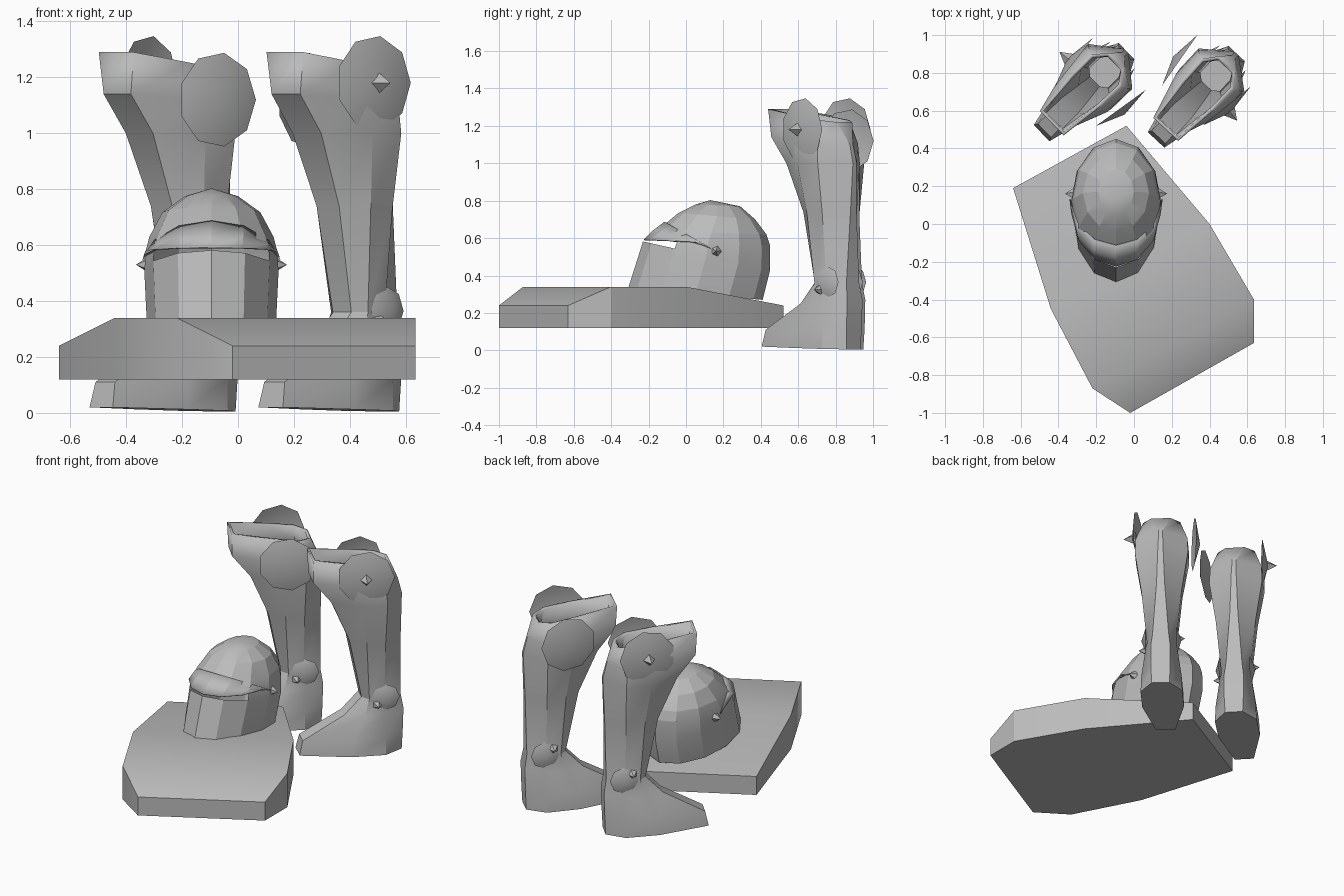
import bpy, bmesh, math
from mathutils import Vector, Matrix

if "Cube" in bpy.data.objects:
    bpy.data.objects.remove(bpy.data.objects["Cube"])

steel = bpy.data.materials.new("plain grey")
steel.use_nodes = True
GREY = (0.5, 0.5, 0.5, 1)
steel.diffuse_color = GREY
steel.node_tree.nodes["Principled BSDF"].inputs["Base Color"].default_value = GREY


def finish(name, bm, matrix=None, angle=30, thickness=0):
    bmesh.ops.recalc_face_normals(bm, faces=bm.faces)
    mesh = bpy.data.meshes.new(name)
    bm.to_mesh(mesh)
    bm.free()
    mesh.materials.append(steel)
    ob = bpy.data.objects.new(name, mesh)
    bpy.context.collection.objects.link(ob)
    if matrix:
        ob.matrix_world = matrix
    if thickness:
        mod = ob.modifiers.new("wall", 'SOLIDIFY')
        mod.thickness = thickness
        mod.offset = -1
    bpy.ops.object.select_all(action='DESELECT')
    ob.select_set(True)
    bpy.context.view_layer.objects.active = ob
    bpy.ops.object.shade_smooth_by_angle(angle=math.radians(angle))
    return ob


def loft(rings, closed=True, skip=None):
    """Join successive rings of points with quads."""
    bm = bmesh.new()
    rows = [[bm.verts.new(p) for p in r] for r in rings]
    n = len(rows[0])
    for k, (a, b) in enumerate(zip(rows, rows[1:])):
        for i in range(n if closed else n - 1):
            j = (i + 1) % n
            quad = [a[i], a[j], b[j], b[i]]
            if not (skip and skip(k, sum((v.co for v in quad), Vector()) / 4)):
                bm.faces.new(quad)
    return bm, rows


# Cushion: cross rows from front to back, each with a left and right end
right_side = [(-0.02, -1.0, 0.24), (-0.22, -0.87, 0.34), (-0.44, -0.45, 0.34), (-0.64, 0.19, 0.24)]
left_side = [(0.635, -0.63, 0.24), (0.635, -0.4, 0.34), (0.4, 0.0, 0.34), (-0.04, 0.52, 0.24)]
outline = right_side + left_side[::-1]
bm, rows = loft([[(x, y, 0.12) for x, y, z in outline], outline])
bm.faces.new(rows[0])
top = rows[1]
for i in range(3):
    bm.faces.new([top[i], top[i + 1], top[6 - i], top[7 - i]])
finish("cushion", bm)

# Helmet skull: tilted oval rings with an eye slit left open at the front
HX = -0.095
SIDES = 12


def oval(yf, zf, yb, zb, hw):
    pts = []
    for i in range(SIDES):
        a = 2 * math.pi * i / SIDES
        t = (1 - math.cos(a)) / 2
        pts.append((HX + hw * math.sin(a), yf + (yb - yf) * t, zf + (zb - zf) * t))
    return pts


skull = [(-0.31, 0.33, 0.41, 0.27, 0.23), (-0.23, 0.582, 0.45, 0.43, 0.24),
         (-0.21, 0.6, 0.45, 0.56, 0.235), (-0.155, 0.64, 0.43, 0.62, 0.222),
         (-0.04, 0.735, 0.37, 0.7, 0.175), (0.05, 0.78, 0.29, 0.77, 0.095)]
bm, rows = loft([oval(*r) for r in skull], skip=lambda k, c: k == 1 and c.y < -0.02)
crown = bm.verts.new((HX, 0.13, 0.803))
for i in range(SIDES):
    bm.faces.new([rows[-1][i], rows[-1][(i + 1) % SIDES], crown])
finish("helmet_skull", bm, angle=14)

# Brow plate: arcs of (front y, front z, hinge y, hinge z, half width)
PY, PZ = 0.16, 0.53
arcs = []
for yf, zf, hy, hz, hw in [(-0.225, 0.593, 0.08, 0.58, 0.237), (-0.178, 0.64, 0.12, 0.555, 0.243),
                           (-0.115, 0.688, PY, PZ, 0.248)]:
    angles = [math.radians(d) for d in range(-84, 85, 28)]
    arcs.append([(HX + hw * math.sin(a), hy - (hy - yf) * math.cos(a),
                  hz + (zf - hz) * math.cos(a)) for a in angles])
finish("helmet_brow", loft(arcs, closed=False)[0], angle=14, thickness=0.006)


def cone(name, matrix, radius, depth, sides, cap=True):
    bm = bmesh.new()
    bmesh.ops.create_cone(bm, cap_ends=cap, segments=sides, radius1=radius,
                          radius2=0, depth=depth,
                          matrix=Matrix.Translation((0, 0, depth / 2)))
    return finish(name, bm, matrix, 25)


def facing(pos, side, yaw=0):
    """Matrix whose z axis points sideways, along side * x."""
    return Matrix.Translation(pos) @ Matrix.Rotation(yaw, 4, 'Z') @ Matrix.Rotation(side * math.pi / 2, 4, 'Y')


for side, label in [(1, "left"), (-1, "right")]:
    cone("helmet_pivot_" + label, facing((HX + side * 0.225, PY, PZ), side), 0.03, 0.045, 5)


# Boots: rings of (front, back, front width, side width, back width, front z, back z)
BOOT = [(0.43, -0.185, 0.06, 0.13, 0.055, 0.02, 0.005),
        (0.41, -0.19, 0.05, 0.125, 0.06, 0.11, 0.12),
        (0.16, -0.195, 0.045, 0.105, 0.06, 0.25, 0.27),
        (0.055, -0.18, 0.045, 0.09, 0.05, 0.36, 0.36),
        (0.13, -0.185, 0.055, 0.125, 0.025, 0.74, 0.72),
        (0.24, -0.195, 0.07, 0.165, 0.015, 1.0, 1.0),
        (0.35, -0.17, 0.07, 0.16, 0.012, 1.14, 1.1),
        (0.355, -0.12, 0.09, 0.115, 0.06, 1.29, 1.22)]


def boot_ring(f, b, fw, sw, bw, zf, zb):
    half = [(fw, f), (sw, f * 0.3), (sw, b * 0.4), (bw, b)]
    pts = half + [(-x, t) for x, t in half[::-1]]
    return [(x, -t, zb + (zf - zb) * (t - b) / (f - b)) for x, t in pts]


def boot(label, origin, turn, outer):
    frame = Matrix.Translation(origin) @ Matrix.Rotation(-turn, 4, 'Z')
    bm, rows = loft([boot_ring(*r) for r in BOOT])
    bm.faces.new(rows[0])
    finish(label + "_boot", bm, frame, 30, thickness=0.02)
    # Knee and ankle guards, the outer ones carrying spikes
    for side, word in [(outer, "outer"), (-outer, "inner")]:
        out = side == outer
        spot = (side * 0.15, -0.05, 1.18) if out else (side * 0.195, -0.04, 1.12)
        knee = frame @ facing(spot, side, side * -0.14)
        cone(f"{label}_knee_guard_{word}", knee, 0.17, 0.04, 9, cap=False)
        ankle = frame @ facing((side * 0.095, 0.08, 0.365), side)
        cone(f"{label}_ankle_guard_{word}", ankle, 0.085, 0.03, 8, cap=False)
        cone(f"{label}_ankle_spike_{word}", ankle @ Matrix.Translation((0.04, -0.05, 0)), 0.03, 0.05, 5)
        if out:
            cone(f"{label}_knee_spike", knee @ Matrix.Translation((0, 0, 0.015)), 0.045, 0.08, 4)


boot("left", (0.41, 0.76, 0), math.radians(43), 1)
boot("right", (-0.18, 0.78, 0), math.radians(46), -1)
